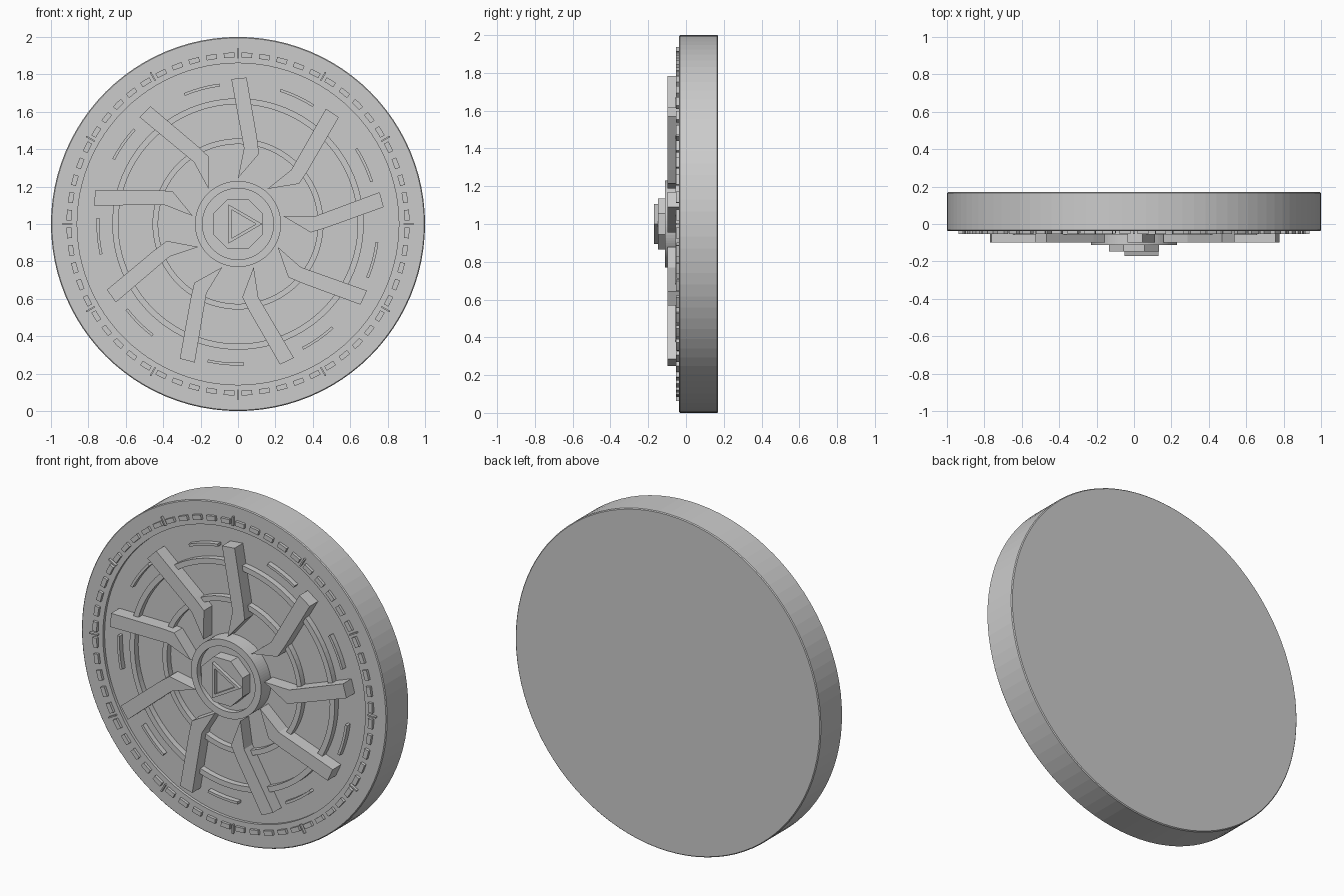
import bpy, bmesh, math
from math import sin, cos, radians

cube = bpy.data.objects.get("Cube")
if cube:
    bpy.data.objects.remove(cube)

grey = bpy.data.materials.new("plain grey")
grey.use_nodes = True
grey.diffuse_color = (0.6, 0.6, 0.6, 1)
grey.node_tree.nodes["Principled BSDF"].inputs["Base Color"].default_value = (0.6, 0.6, 0.6, 1)

FLOOR = -0.02   # recessed face
FACE = -0.037   # outer rim face
BACK = 0.17


def finish(name, bm):
    bmesh.ops.recalc_face_normals(bm, faces=bm.faces[:])
    mesh = bpy.data.meshes.new(name)
    bm.to_mesh(mesh)
    bm.free()
    mesh.materials.append(grey)
    obj = bpy.data.objects.new(name, mesh)
    obj.location.z = 1
    bpy.context.collection.objects.link(obj)
    return obj


def add_prism(bm, points, front, back):
    """Extrude an outline in the x-z plane between two depths."""
    a = [bm.verts.new((x, front, z)) for x, z in points]
    b = [bm.verts.new((x, back, z)) for x, z in points]
    n = len(points)
    bm.faces.new(a)
    bm.faces.new(b[::-1])
    for i in range(n):
        j = (i + 1) % n
        bm.faces.new((a[i], b[i], b[j], a[j]))


def lathe(name, profile, steps=96, closed=False):
    """Spin a (radius, depth) profile about the y axis."""
    bm = bmesh.new()
    rings = []
    for r, y in profile:
        if r == 0:
            rings.append([bm.verts.new((0, y, 0))] * steps)
        else:
            rings.append([bm.verts.new((r * cos(t), y, r * sin(t)))
                          for t in (math.tau * i / steps for i in range(steps))])
    pairs = list(zip(rings, rings[1:]))
    if closed:
        pairs.append((rings[-1], rings[0]))
    for a, b in pairs:
        for i in range(steps):
            j = (i + 1) % steps
            bm.faces.new(list(dict.fromkeys((a[i], b[i], b[j], a[j]))))
    return finish(name, bm)


def band(name, inner, outer, front, back=FLOOR):
    return lathe(name, [(inner, back), (inner, front), (outer, front), (outer, back)], closed=True)


def polar(r, degrees):
    return r * cos(radians(degrees)), r * sin(radians(degrees))


def arc(inner, outer, start, end, steps=4):
    angles = [start + (end - start) * i / steps for i in range(steps + 1)]
    return [polar(outer, t) for t in angles] + [polar(inner, t) for t in reversed(angles)]


def turned(points, degrees):
    c, s = cos(radians(degrees)), sin(radians(degrees))
    return [(x * c - z * s, x * s + z * c) for x, z in points]


# Thick body with a shallow recessed face
lathe("disc_body", [(0, BACK), (0.995, BACK), (1, BACK - 0.005), (1, FACE + 0.005),
                    (0.995, FACE), (0.86, FACE), (0.86, FLOOR), (0, FLOOR)])

# Raised concentric rings and hub
band("outer_ring", 0.64, 0.672, -0.055)
band("inner_ring", 0.427, 0.457, -0.055)
band("hub_ring", 0.19, 0.23, -0.112)
lathe("hub_floor", [(0, -0.08), (0.195, -0.08), (0.195, FLOOR)])

# Nine bent blades
blade = [(-0.036, 0.775), (0.046, 0.783), (0.102, 0.46),
         (0.112, 0.375), (0, 0.245), (0.032, 0.405)]
bm = bmesh.new()
for k in range(9):
    add_prism(bm, turned(blade, 40 * k), -0.098, FLOOR)
finish("blades", bm)

# Thin arcs between the blade ends
bm = bmesh.new()
for k in range(9):
    add_prism(bm, arc(0.742, 0.757, 97.5 + 40 * k, 112.5 + 40 * k), -0.05, FLOOR)
finish("arc_dashes", bm)

# Dashed border with longer marks every thirty degrees
bm = bmesh.new()
for k in range(60):
    add_prism(bm, arc(0.89, 0.917, 6 * k + 1.2, 6 * k + 4.8, 2), -0.053, FACE + 0.005)
finish("border_dashes", bm)
bm = bmesh.new()
for k in range(12):
    add_prism(bm, arc(0.885, 0.938, 30 * k - 0.25, 30 * k + 0.25, 1), -0.053, FACE + 0.005)
finish("border_marks", bm)

# Octagonal boss
bm = bmesh.new()
add_prism(bm, [polar(0.145, 45 * k + 22.5) for k in range(8)], -0.148, -0.075)
finish("octagon_boss", bm)

# Triangular frame on the boss, pointing to the side
bm = bmesh.new()
corners = [(polar(0.121, 120 * k), polar(0.088, 120 * k)) for k in range(3)]
for k in range(3):
    (o1, i1), (o2, i2) = corners[k], corners[(k + 1) % 3]
    add_prism(bm, [(x + 0.009, z) for x, z in (o1, o2, i2, i1)], -0.17, -0.145)
finish("triangle_frame", bm)
